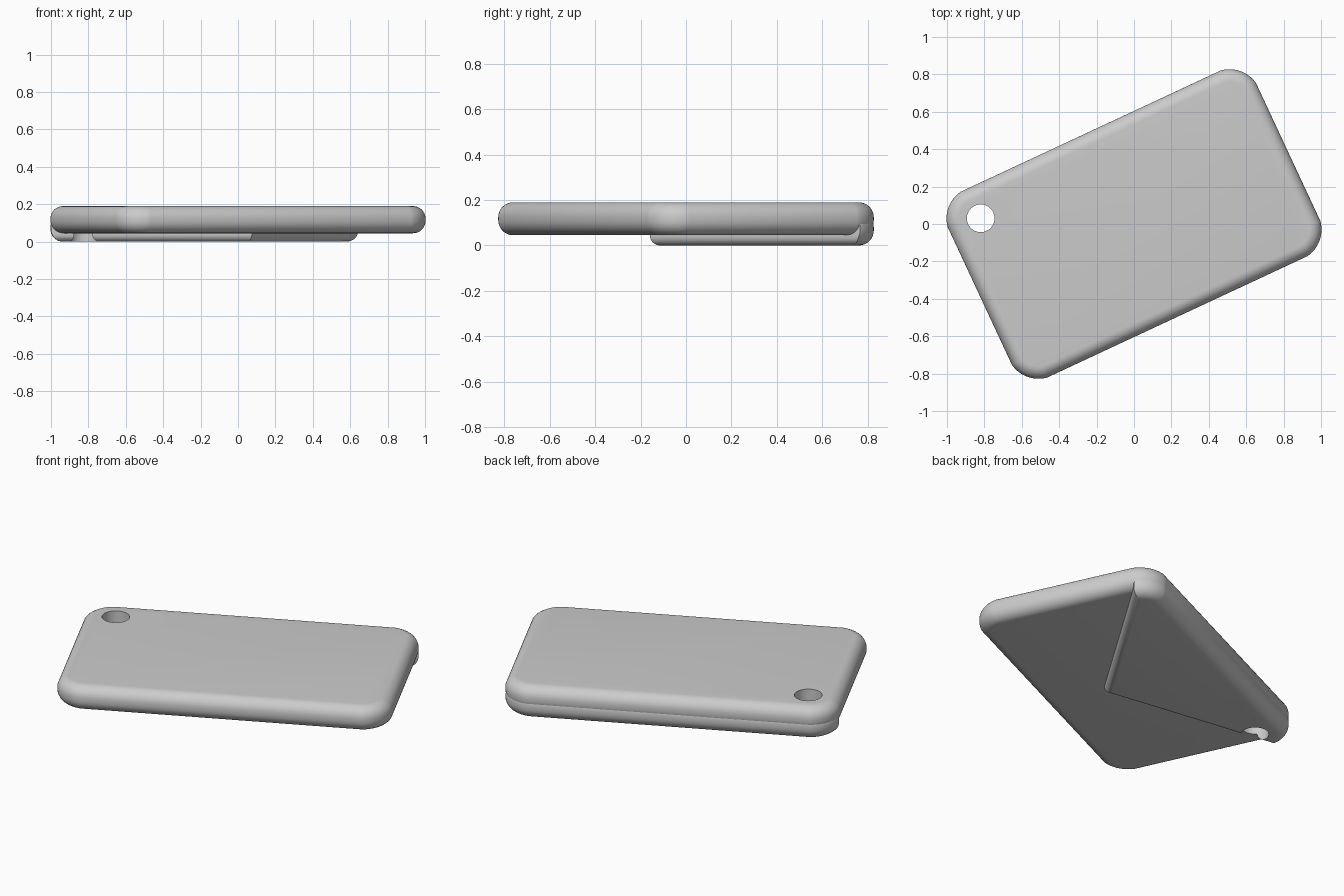
import bpy, bmesh, math

if "Cube" in bpy.data.objects:
    bpy.data.objects.remove(bpy.data.objects["Cube"])

TURN = math.radians(25)          # the tag lies turned about z
HALF_L, HALF_W = 0.91, 0.548     # half sizes of the slab
THICK, ROUND = 0.145, 0.066      # slab thickness and edge rounding

grey = bpy.data.materials.new("light grey")
grey.diffuse_color = (0.6, 0.6, 0.6, 1)
grey.use_nodes = True
grey.node_tree.nodes["Principled BSDF"].inputs["Base Color"].default_value = grey.diffuse_color


def prism(name, outline, z0, z1, radius, both):
    """Extrude an outline and round its bottom (and top) rim."""
    bm = bmesh.new()
    base = bm.faces.new([bm.verts.new((x, y, z0)) for x, y in outline])
    ext = bmesh.ops.extrude_face_region(bm, geom=[base], use_keep_orig=True)
    for v in ext["geom"]:
        if isinstance(v, bmesh.types.BMVert):
            v.co.z = z1
    bmesh.ops.recalc_face_normals(bm, faces=bm.faces)
    levels = (z0, z1) if both else (z0,)
    rim = [e for e in bm.edges
           if any(all(abs(v.co.z - z) < 1e-5 for v in e.verts) for z in levels)]
    if radius:
        bmesh.ops.bevel(bm, geom=rim, offset=radius, segments=8, profile=0.5,
                        affect='EDGES', clamp_overlap=True)
    mesh = bpy.data.meshes.new(name)
    bm.to_mesh(mesh)
    bm.free()
    mesh.materials.append(grey)
    ob = bpy.data.objects.new(name, mesh)
    ob.rotation_euler.z = TURN
    bpy.context.collection.objects.link(ob)
    return ob


def cut(ob, tool, operation):
    mod = ob.modifiers.new(operation.lower(), 'BOOLEAN')
    mod.object, mod.operation, mod.solver = tool, operation, 'EXACT'
    bpy.context.view_layer.objects.active = ob
    bpy.ops.object.modifier_apply(modifier=mod.name)


# Rectangle with softly rounded corners
inset, corner_r = 0.171, 0.1735
outline = []
for quarter, (sx, sy) in enumerate([(1, 1), (-1, 1), (-1, -1), (1, -1)]):
    cx, cy = sx * (HALF_L - inset), sy * (HALF_W - inset)
    for i in range(13):
        a = math.radians(90 * quarter + 10 + 70 * i / 12)
        outline.append((cx + corner_r * math.cos(a), cy + corner_r * math.sin(a)))

# Main slab, and a lowered copy trimmed to the triangular flap
slab = prism("slab", outline, 0.045, 0.045 + THICK, ROUND, True)
flap = prism("flap", outline, 0.0, THICK, ROUND, True)
wedge = prism("flap_trimmer", [(0, -0.175), (1.2, 0.617), (1.2, 0.9), (-1.2, 0.9), (-1.2, 0.617)],
              0.0, 0.3, 0.042, False)
cut(flap, wedge, 'INTERSECT')

# Round hole through both parts
circle = [(-0.73 + 0.074 * math.cos(math.tau * i / 48),
           0.374 + 0.074 * math.sin(math.tau * i / 48)) for i in range(48)]
drill = prism("hole_cutter", circle, -0.2, 0.4, 0, False)
for part in (slab, flap):
    cut(part, drill, 'DIFFERENCE')

for helper in (wedge, drill):
    bpy.data.objects.remove(helper)

# Smooth shading with sharp creases kept
for part in (slab, flap):
    bpy.ops.object.select_all(action='DESELECT')
    part.select_set(True)
    bpy.context.view_layer.objects.active = part
    bpy.ops.object.shade_smooth_by_angle(angle=math.radians(30))
